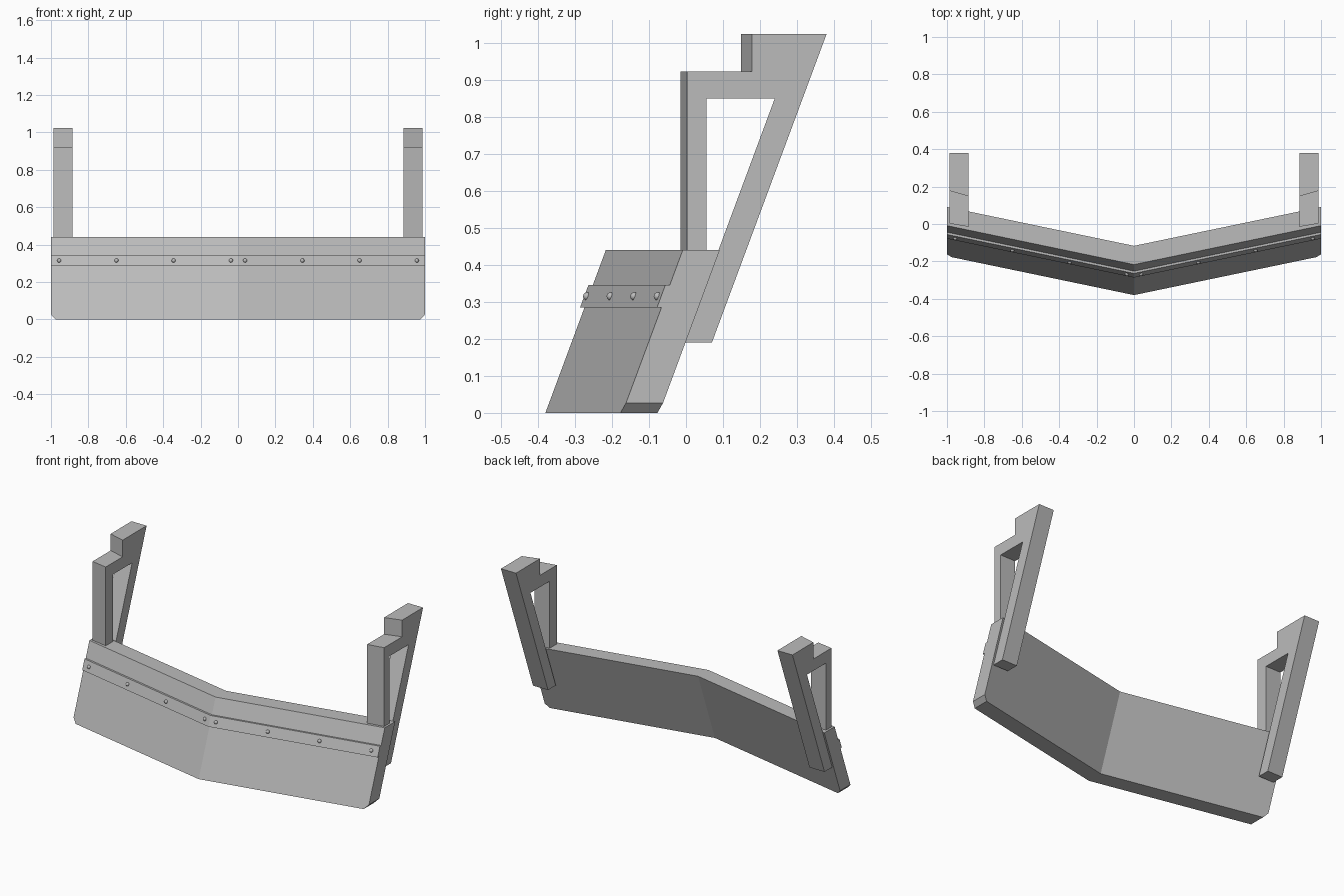
import bpy, bmesh, math
from mathutils import Vector

cube = bpy.data.objects.get("Cube")
if cube:
    bpy.data.objects.remove(cube)

grey = bpy.data.materials.new("plain grey")
grey.use_nodes = True
colour = (0.5, 0.5, 0.5, 1)
grey.diffuse_color = colour
grey.node_tree.nodes["Principled BSDF"].inputs["Base Color"].default_value = colour

LEAN, SWEEP, NOSE = 0.371, 0.208, -0.38   # backward lean, V sweep, front tip


def front_y(x, z):
    return NOSE + SWEEP * abs(x) + LEAN * z


def finish(name, bm):
    bmesh.ops.recalc_face_normals(bm, faces=bm.faces)
    mesh = bpy.data.meshes.new(name)
    bm.to_mesh(mesh)
    bm.free()
    mesh.materials.append(grey)
    obj = bpy.data.objects.new(name, mesh)
    bpy.context.collection.objects.link(obj)
    return obj


def prism(bm, ring_a, ring_b):
    """Join two matching outlines into a closed solid."""
    a = [bm.verts.new(p) for p in ring_a]
    b = [bm.verts.new(p) for p in ring_b]
    bm.faces.new(a)
    bm.faces.new(b)
    for i in range(len(a)):
        j = (i + 1) % len(a)
        bm.faces.new((a[i], a[j], b[j], b[i]))


def swept_panel(name, outline, front, back):
    """Half outline in (x, z), swept back and mirrored into a V."""
    bm = bmesh.new()
    for side in (-1, 1):
        prism(bm, *[[(side * x, front_y(x, z) + off, z) for x, z in outline]
                    for off in (front, back)])
    # Remove the inner walls so both halves form one shell
    walls = [f for f in bm.faces if all(abs(v.co.x) < 1e-5 for v in f.verts)]
    bmesh.ops.delete(bm, geom=walls, context='FACES')
    bmesh.ops.remove_doubles(bm, verts=bm.verts, dist=1e-5)
    return finish(name, bm)


# Plough blade with clipped lower corners, and its clamping strip
swept_panel("blade", [(0, 0), (0.975, 0), (1, 0.027), (1, 0.44), (0, 0.44)], 0, 0.1)
swept_panel("clamp_strip", [(0, 0.285), (1, 0.285), (1, 0.345), (0, 0.345)], -0.012, 0.002)

# Bolt heads along the strip
for side, label in ((-1, "right"), (1, "left")):
    for n in range(4):
        x, z = side * (0.038 + 0.306 * n), 0.315
        bm = bmesh.new()
        bmesh.ops.create_uvsphere(bm, u_segments=12, v_segments=8, radius=0.011)
        bmesh.ops.translate(bm, verts=bm.verts,
                            vec=Vector((x, front_y(x, z) - 0.012, z)))
        bolt = finish(f"{label}_bolt_{n + 1}", bm)
        for poly in bolt.data.polygons:
            poly.use_smooth = True

# Mounting brackets: outline (y, z, forward shift on the inner side)
bracket = [(0.003, 0.43, 0.018), (0.003, 0.922, 0.018), (0.178, 0.922, 0.03),
           (0.178, 1.024, 0.03), (0.38, 1.024, 0), (0.07, 0.19, 0),
           (-0.005, 0.19, 0), (0.24, 0.85, 0), (0.055, 0.85, 0), (0.055, 0.43, 0)]
for side, label in ((-1, "right"), (1, "left")):
    bm = bmesh.new()
    prism(bm, [(side * 0.987, y, z) for y, z, s in bracket],
          [(side * 0.885, y - s, z) for y, z, s in bracket])
    finish(f"{label}_bracket", bm)
